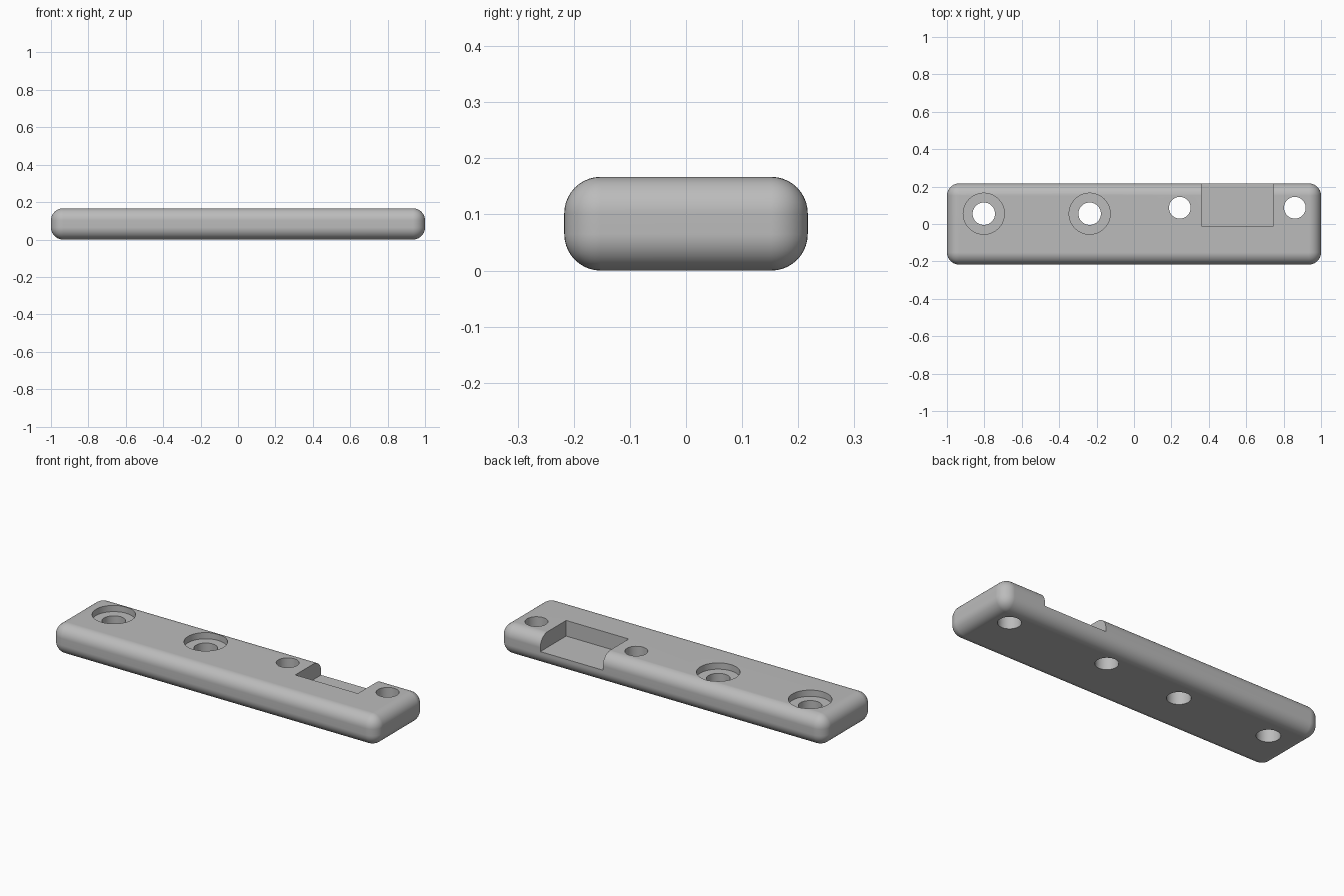
import bpy
import math

if "Cube" in bpy.data.objects:
    bpy.data.objects.remove(bpy.data.objects["Cube"], do_unlink=True)

LENGTH, WIDTH, HEIGHT = 2.0, 0.434, 0.167
EDGE_RADIUS = 0.065

grey = bpy.data.materials.new("plain grey")
grey.use_nodes = True
colour = (0.5, 0.5, 0.5, 1.0)
grey.diffuse_color = colour
grey.node_tree.nodes["Principled BSDF"].inputs["Base Color"].default_value = colour


def box(name, low, high):
    """Box between two opposite corners."""
    centre = [(a + b) / 2 for a, b in zip(low, high)]
    bpy.ops.mesh.primitive_cube_add(size=1, location=centre)
    ob = bpy.context.object
    ob.name = name
    ob.scale = [b - a for a, b in zip(low, high)]
    bpy.ops.object.transform_apply(location=True, rotation=False, scale=True)
    ob.data.materials.append(grey)
    return ob


def drill(name, x, y, radius, bottom):
    """Upright cylinder cutter reaching above the top face."""
    top = HEIGHT + 0.1
    bpy.ops.mesh.primitive_cylinder_add(
        vertices=48, radius=radius, depth=top - bottom,
        location=(x, y, (top + bottom) / 2))
    ob = bpy.context.object
    ob.name = name
    ob.data.materials.append(grey)
    return ob


def apply_modifier(ob, mod):
    bpy.ops.object.select_all(action="DESELECT")
    ob.select_set(True)
    bpy.context.view_layer.objects.active = ob
    bpy.ops.object.modifier_apply(modifier=mod.name)


# Bar with every edge rounded
bar = box("mounting_bar", (-LENGTH / 2, -WIDTH / 2, 0), (LENGTH / 2, WIDTH / 2, HEIGHT))
bevel = bar.modifiers.new("rounded_edges", "BEVEL")
bevel.width = EDGE_RADIUS
bevel.segments = 10
apply_modifier(bar, bevel)

# Pocket open to the back
cutters = [box("pocket_cutter", (0.36, -0.01, 0.08), (0.745, 0.4, 0.3))]

# Counterbored screw holes
for x in (-0.803, -0.237):
    cutters.append(drill("screw_hole_cutter", x, 0.055, 0.06, -0.1))
    cutters.append(drill("counterbore_cutter", x, 0.055, 0.11, HEIGHT - 0.035))

# Plain holes on both sides of the pocket
for x in (0.245, 0.86):
    cutters.append(drill("plain_hole_cutter", x, 0.087, 0.058, -0.1))

for cutter in cutters:
    cut = bar.modifiers.new("cut", "BOOLEAN")
    cut.operation = "DIFFERENCE"
    cut.solver = "EXACT"
    cut.object = cutter
    apply_modifier(bar, cut)
    bpy.data.objects.remove(cutter, do_unlink=True)

# Smooth shading with crisp cut edges
bpy.ops.object.select_all(action="DESELECT")
bar.select_set(True)
bpy.context.view_layer.objects.active = bar
bpy.ops.object.shade_smooth_by_angle(angle=math.radians(30))
normals = bar.modifiers.new("flat_face_normals", "WEIGHTED_NORMAL")
normals.keep_sharp = True
